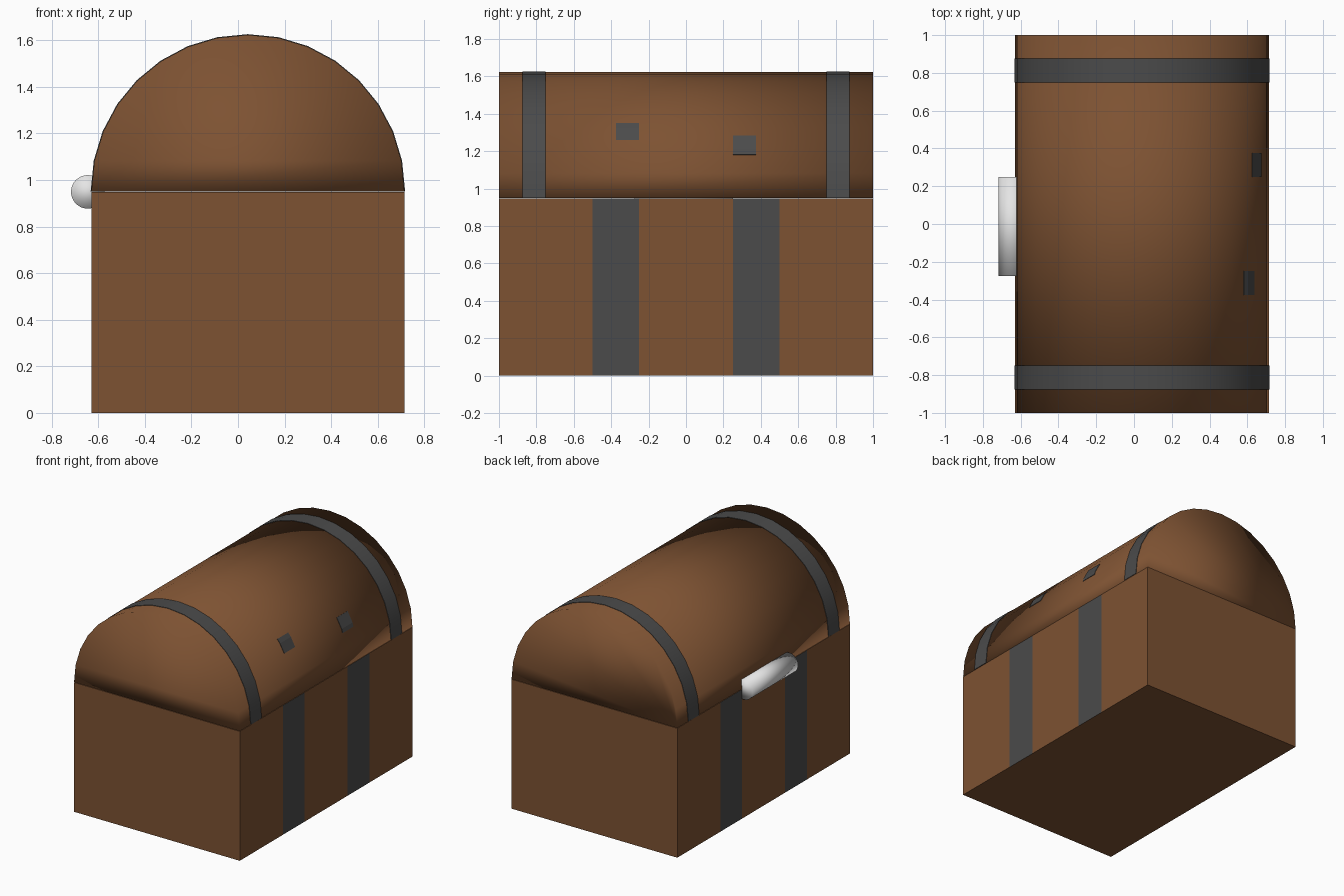
import bpy, bmesh, math

if "Cube" in bpy.data.objects:
    bpy.data.objects.remove(bpy.data.objects["Cube"])

CX, RX, BASE_TOP, LID_Z = 0.0425, 0.672, 0.948, 0.951
SEG = 16  # straight segments in the lid arch


def material(name, rgb):
    m = bpy.data.materials.new(name)
    m.diffuse_color = (*rgb, 1)
    m.use_nodes = True
    m.node_tree.nodes["Principled BSDF"].inputs["Base Color"].default_value = m.diffuse_color
    return m


wood = material("brown wood", (0.205, 0.084, 0.032))
iron = material("dark iron", (0.07, 0.07, 0.07))
metal = material("pale metal", (0.78, 0.78, 0.78))


def finish(name, bm, mats):
    bmesh.ops.recalc_face_normals(bm, faces=bm.faces)
    mesh = bpy.data.meshes.new(name)
    bm.to_mesh(mesh)
    bm.free()
    for m in mats:
        mesh.materials.append(m)
    obj = bpy.data.objects.new(name, mesh)
    bpy.context.collection.objects.link(obj)
    return obj


def extrude(name, profile, y0, y1, mat, smooth=False):
    """Extrude an (x, z) profile from y0 to y1."""
    bm = bmesh.new()
    face = bm.faces.new([bm.verts.new((x, y0, z)) for x, z in profile])
    ext = bmesh.ops.extrude_face_region(bm, geom=[face])
    for v in ext["geom"]:
        if isinstance(v, bmesh.types.BMVert):
            v.co.y = y1
    for f in bm.faces:
        f.smooth = smooth
    return finish(name, bm, [mat])


def arch_point(angle, lift=0.0):
    """Point on the faceted arch at an angle from the right-hand side."""
    step = math.pi / SEG
    mid = (math.floor(angle / step + 1e-6) + 0.5) * step
    r = RX * math.cos(step / 2) / math.cos(angle - mid) + lift
    return CX + r * math.cos(angle), LID_Z + r * math.sin(angle)


def arch_plate(name, a0, a1, y0, y1):
    """Thin plate that follows the arch from angle a0 to a1."""
    step = math.pi / SEG
    inner = [k * step for k in range(SEG + 1) if a0 + 1e-4 < k * step < a1 - 1e-4]
    angles = [a0] + inner + [a1]
    outline = [arch_point(a, 0.003) for a in angles]
    outline += [arch_point(a, -0.002) for a in reversed(angles)]
    return extrude(name, outline, y0, y1, iron)


# Chest body, with straps cut into the two long sides
bm = bmesh.new()
bmesh.ops.create_cube(bm, size=1)
for v in bm.verts:
    v.co = (CX + v.co.x * 2 * RX, v.co.y * 2, (v.co.z + 0.5) * BASE_TOP)
for y in (-0.5, -0.25, 0.25, 0.5):
    bmesh.ops.bisect_plane(bm, geom=bm.verts[:] + bm.edges[:] + bm.faces[:],
                           plane_co=(0, y, 0), plane_no=(0, 1, 0))
bm.normal_update()
for f in bm.faces:
    on_side = abs(f.normal.x) > 0.9
    f.material_index = int(on_side and 0.25 < abs(f.calc_center_median().y) < 0.5)
finish("chest_body", bm, [wood, iron])

# Rounded lid, softly shaded over its ends
extrude("lid", [arch_point(k * math.pi / SEG) for k in range(SEG + 1)],
        -1, 1, wood, smooth=True)

# Iron bands over the lid
for side, y in (("front", -0.875), ("back", 0.75)):
    band = arch_plate(side + "_lid_band", 0, math.pi, y, y + 0.125)
    bpy.context.view_layer.objects.active = band
    band.select_set(True)
    bpy.ops.object.shade_smooth_by_angle(angle=math.radians(30))
    band.select_set(False)

# Small iron patches on the right of the lid
for name, y, z0, z1 in (("front_lid_patch", -0.375, 1.261, 1.352),
                        ("back_lid_patch", 0.25, 1.181, 1.283)):
    a0, a1 = (math.asin((z - LID_Z) / RX) for z in (z0, z1))
    arch_plate(name, a0, a1, y, y + 0.125)

# Hinge barrel on the left seam
extrude("hinge_barrel",
        [(-0.645 + 0.072 * math.cos(k * math.pi / 16),
          0.949 + 0.072 * math.sin(k * math.pi / 16)) for k in range(32)],
        -0.275, 0.25, metal, smooth=True)
